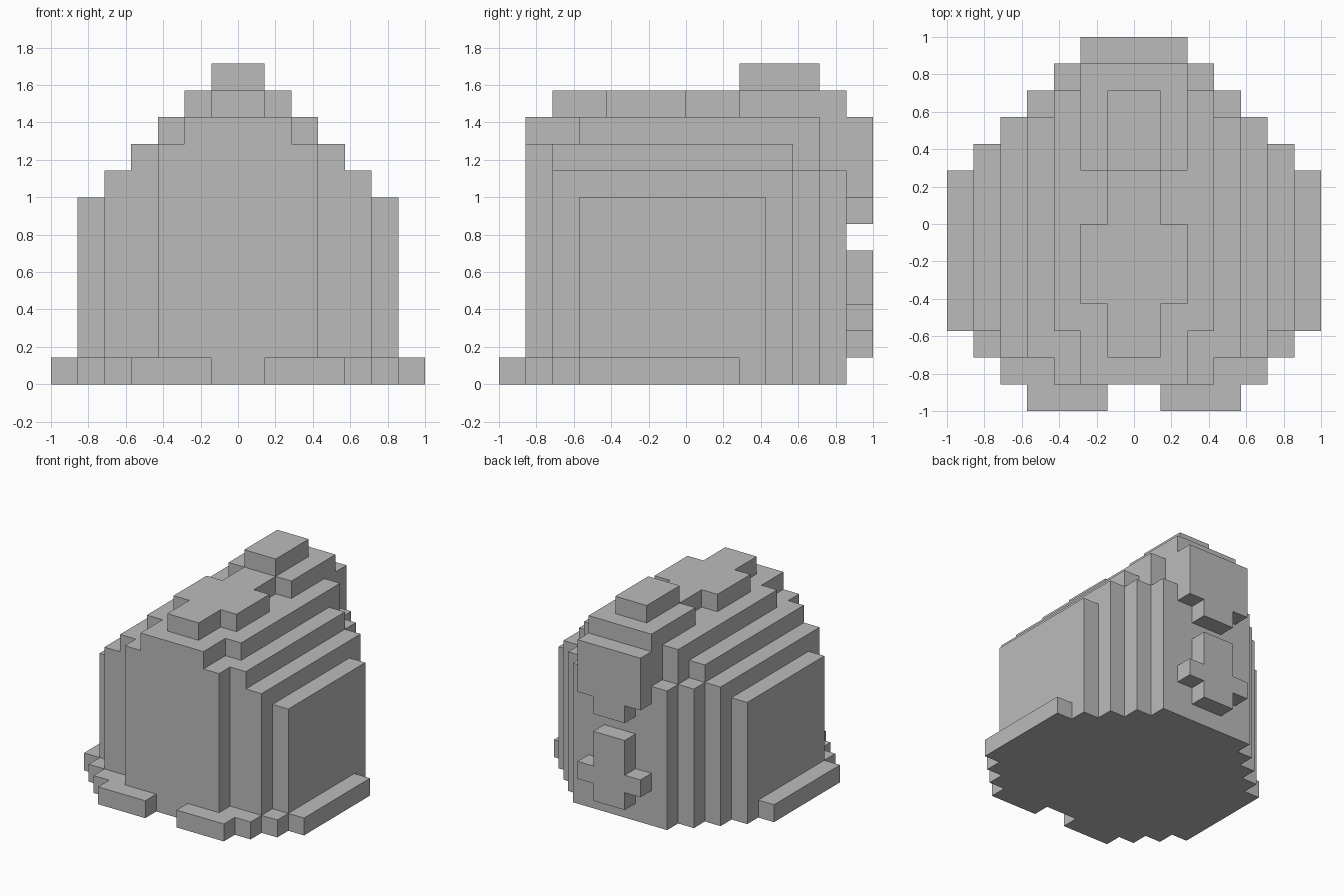
import bpy
import bmesh
from itertools import product
from mathutils import Vector

UNIT = 1 / 7  # one block; the model is 14 blocks wide

cube = bpy.data.objects.get("Cube")
if cube:
    bpy.data.objects.remove(cube)

grey = bpy.data.materials.new("plain grey")
grey.use_nodes = True
grey.diffuse_color = (0.5, 0.5, 0.5, 1)
grey.node_tree.nodes["Principled BSDF"].inputs["Base Color"].default_value = (0.5, 0.5, 0.5, 1)


def block(half, y0, y1, z0, z1, gap=0):
    """Cells of a box mirrored about x = 0, with an optional gap in the middle."""
    return {(x, y, z)
            for x, y, z in product(range(-half, half), range(y0, y1), range(z0, z1))
            if not -gap <= x < gap}


# Each part is a union of mirrored boxes, in block units
parts = {
    # Stepped hull that narrows towards the top
    "body": block(6, -4, 3, 0, 7) | block(5, -5, 4, 0, 8) | block(4, -5, 5, 0, 8)
            | block(3, -6, 6, 0, 8) | block(4, -5, 4, 8, 9) | block(3, -6, 5, 8, 9)
            | block(2, -6, 6, 8, 10) | block(3, -4, 5, 9, 10),
    # Low skirt around the foot with two toes
    "base_rim": block(7, -4, 2, 0, 1) | block(6, -5, 3, 0, 1) | block(5, -6, 4, 0, 1),
    "feet": block(4, -7, -6, 0, 1, gap=1),
    # Raised pattern on the roof
    "roof_cross": block(1, -5, 2, 10, 11) | block(2, -3, 0, 10, 11),
    "roof_rear": block(2, 2, 6, 10, 11),
    "top_block": block(1, 2, 5, 11, 12),
    # Raised plates on the back
    "upper_back_plate": block(2, 6, 7, 7, 10) | block(1, 6, 7, 6, 7),
    "lower_back_cross": block(1, 6, 7, 1, 5) | block(2, 6, 7, 2, 3),
}
solid = set().union(*parts.values())


def build(name, cells):
    """Skin the exposed sides of the cells and merge flat areas."""
    bm = bmesh.new()
    for cell in cells:
        centre = Vector(cell) + Vector((0.5, 0.5, 0.5))
        for axis, sign in product(range(3), (-1, 1)):
            normal = Vector((0, 0, 0))
            normal[axis] = sign
            if tuple(int(c + n) for c, n in zip(cell, normal)) in solid:
                continue
            u = Vector((0, 0, 0))
            u[(axis + 1) % 3] = 0.5
            v = normal.cross(u)
            mid = centre + normal / 2
            corners = (mid - u - v, mid + u - v, mid + u + v, mid - u + v)
            bm.faces.new([bm.verts.new(c * UNIT) for c in corners])
    bmesh.ops.remove_doubles(bm, verts=bm.verts, dist=UNIT / 100)
    bmesh.ops.dissolve_limit(bm, angle_limit=0.01, verts=bm.verts, edges=bm.edges)
    mesh = bpy.data.meshes.new(name)
    bm.to_mesh(mesh)
    bm.free()
    mesh.materials.append(grey)
    bpy.context.collection.objects.link(bpy.data.objects.new(name, mesh))


for name, cells in parts.items():
    build(name, cells - parts["body"] if name != "body" else cells)
